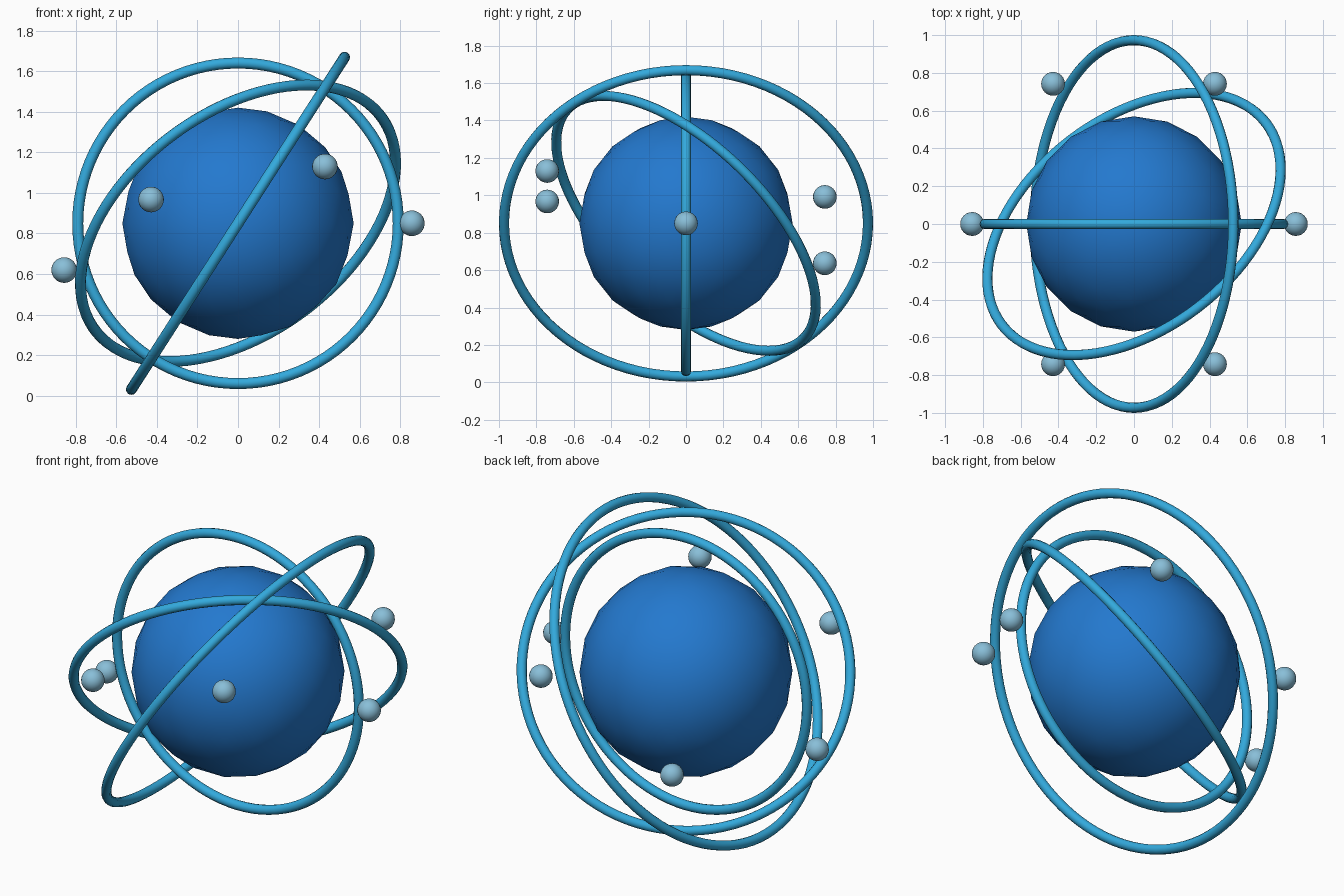
import bpy
import math
from mathutils import Vector

if "Cube" in bpy.data.objects:
    bpy.data.objects.remove(bpy.data.objects["Cube"], do_unlink=True)

CENTRE = Vector((0, 0, 0.85))


def make_material(name, rgb):
    mat = bpy.data.materials.new(name)
    mat.use_nodes = True
    mat.diffuse_color = (*rgb, 1)
    mat.node_tree.nodes["Principled BSDF"].inputs["Base Color"].default_value = (*rgb, 1)
    return mat


core_blue = make_material("core blue", (0.017, 0.19, 0.62))
ring_blue = make_material("ring sky blue", (0.033, 0.4, 0.72))
pale_blue = make_material("pale blue", (0.25, 0.52, 0.69))


def finish(name, mat):
    obj = bpy.context.object
    obj.name = name
    obj.data.materials.append(mat)
    bpy.ops.object.shade_smooth()
    return obj


# Central core
bpy.ops.mesh.primitive_ico_sphere_add(subdivisions=3, radius=0.57, location=CENTRE)
finish("core_sphere", core_blue)

# Orbit rings, each given by its radius and the axis it circles
tilt = math.radians(57.3)
rings = {
    "upright_ring": (0.79, (0, 1, 0)),
    "slanted_ring": (0.88, (-0.47, 0.614, 0.632)),
    "steep_ring": (0.973, (-math.sin(tilt), 0, math.cos(tilt))),
}
for name, (radius, axis) in rings.items():
    bpy.ops.mesh.primitive_torus_add(
        major_radius=radius, minor_radius=0.027, major_segments=96, minor_segments=12,
        location=CENTRE, rotation=Vector(axis).to_track_quat('Z', 'Y').to_euler())
    finish(name, ring_blue)

# Six satellites on a circle, bobbing up and down in a wave
for i in range(6):
    angle = -i * math.pi / 3
    offset = Vector((0.857 * math.cos(angle), 0.857 * math.sin(angle),
                     0.286 * math.sin(1.36 * i)))
    bpy.ops.mesh.primitive_uv_sphere_add(segments=24, ring_count=16, radius=0.063,
                                         location=CENTRE + offset)
    finish(f"satellite_{i + 1}", pale_blue)
